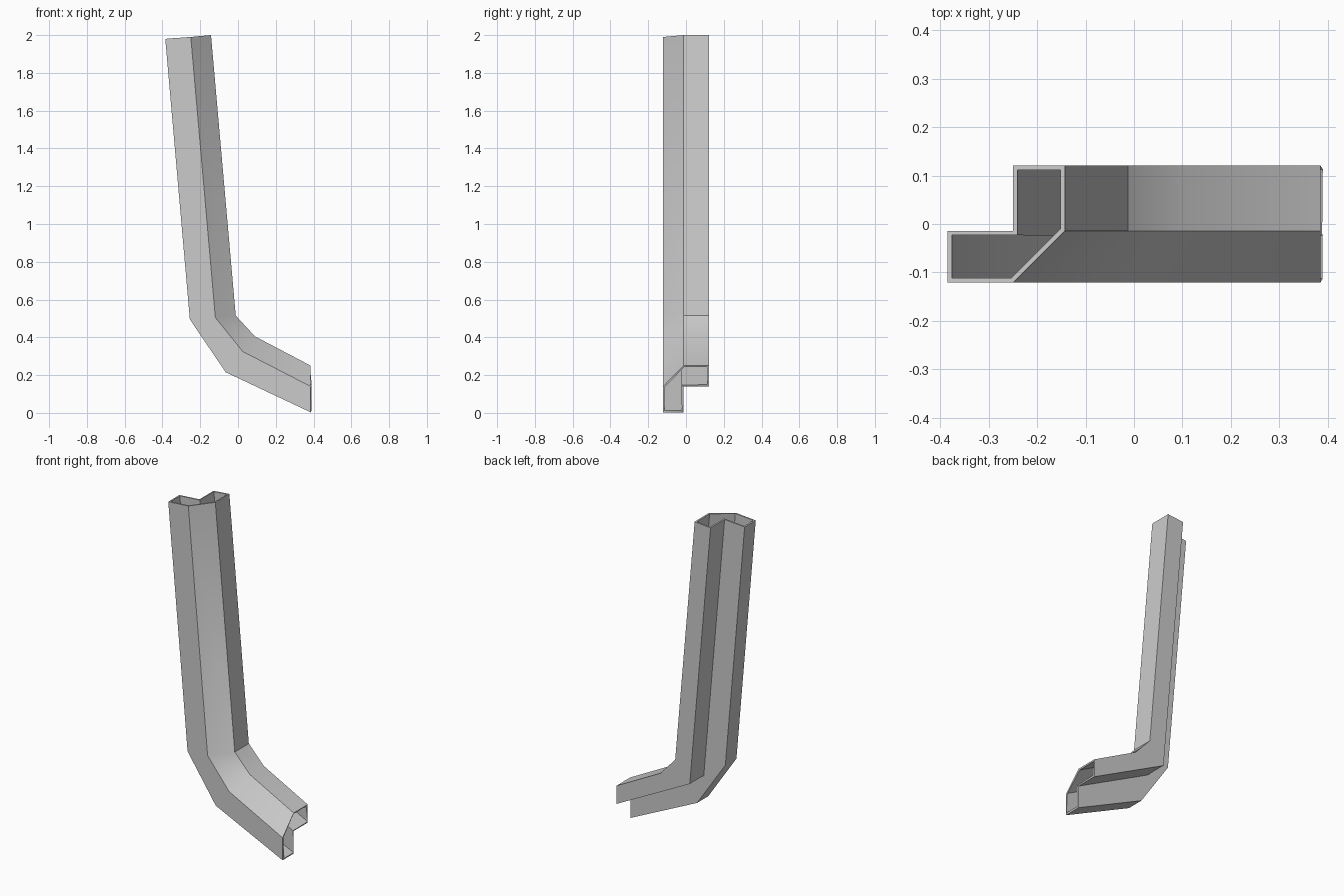
import bpy
import bmesh
import math

cube = bpy.data.objects.get("Cube")
if cube:
    bpy.data.objects.remove(cube, do_unlink=True)

# One flat grey for the whole part
grey = bpy.data.materials.new("light_grey")
grey.use_nodes = True
colour = (0.6, 0.6, 0.6, 1.0)
grey.diffuse_color = colour
grey.node_tree.nodes["Principled BSDF"].inputs["Base Color"].default_value = colour

# Side rails (x, z), each from the top of the post to the end of the foot
outer = [(-0.385, 1.98), (-0.255, 0.495), (-0.065, 0.215), (0.385, 0.003)]
middle = [(-0.25, 1.99), (-0.12, 0.505), (0.025, 0.325), (0.385, 0.14)]
inner = [(-0.143, 2.0), (-0.012, 0.515), (0.09, 0.405), (0.385, 0.25)]
corner = [middle[0], (-0.11, 0.394), (-0.11, 0.394), middle[3]]

# Stepped section with a chamfer: each corner is a rail at a depth
FRONT, STEP, BACK = -0.121, -0.014, 0.121
section = [(outer, FRONT), (middle, FRONT), (inner, STEP), (inner, BACK),
           (corner, BACK), (corner, STEP), (outer, STEP)]

# Skin the rails into an open tube
bm = bmesh.new()
rails = [[bm.verts.new((x, y, z)) for x, z in rail] for rail, y in section]
for i, a in enumerate(rails):
    b = rails[(i + 1) % len(rails)]
    for k in range(len(a) - 1):
        bm.faces.new((a[k], a[k + 1], b[k + 1], b[k]))
bmesh.ops.remove_doubles(bm, verts=bm.verts, dist=0.0001)

mesh = bpy.data.meshes.new("bent_hollow_post")
bm.to_mesh(mesh)
bm.free()
mesh.materials.append(grey)
post = bpy.data.objects.new("bent_hollow_post", mesh)
bpy.context.collection.objects.link(post)

# Thin inward wall, open at both ends
wall = post.modifiers.new("wall", 'SOLIDIFY')
wall.thickness = 0.009
wall.offset = -1
wall.use_even_offset = True

# Smooth the gentle bends, keep the corners sharp
bpy.ops.object.select_all(action='DESELECT')
post.select_set(True)
bpy.context.view_layer.objects.active = post
bpy.ops.object.modifier_apply(modifier=wall.name)
bpy.ops.object.shade_smooth_by_angle(angle=math.radians(30))
